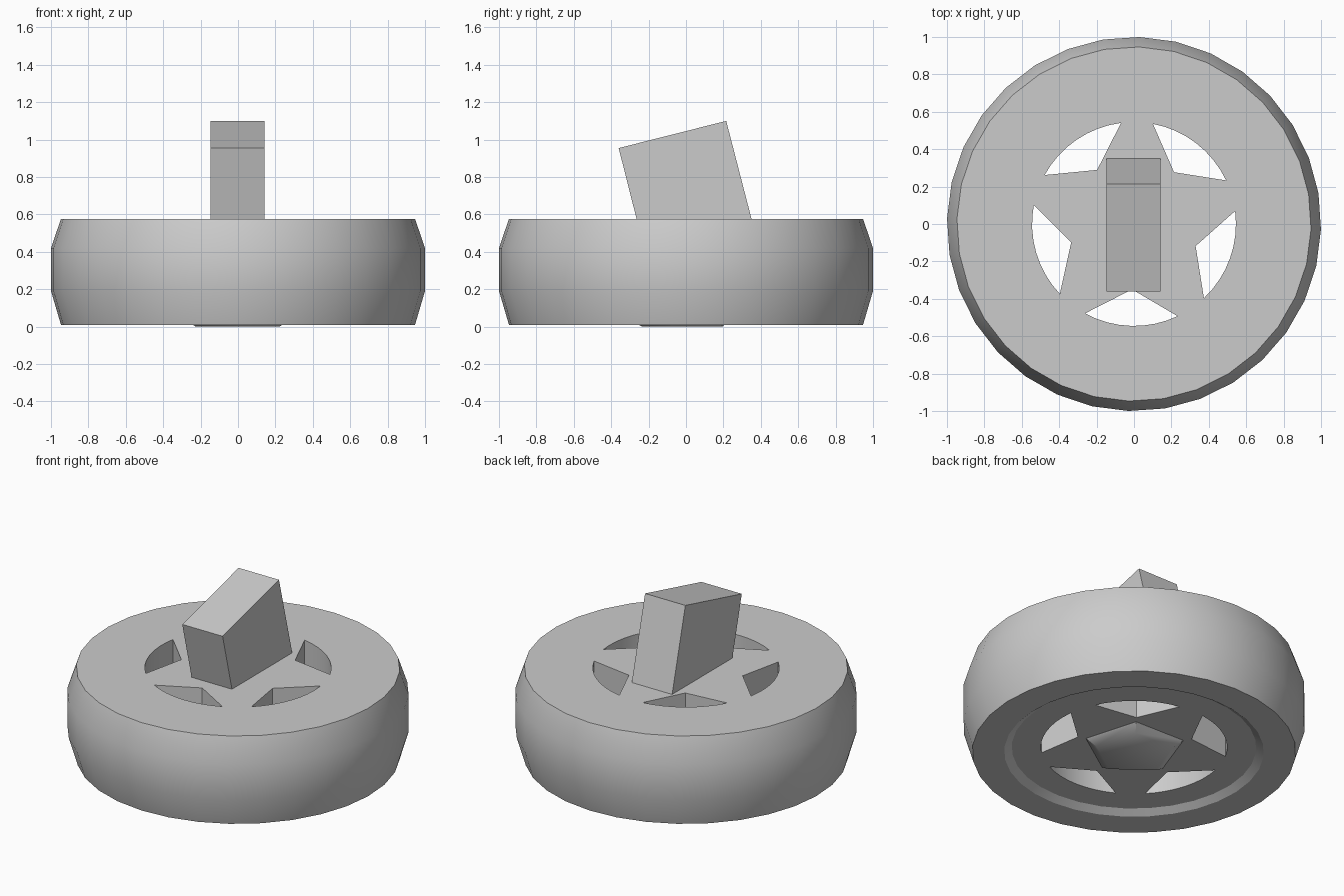
import bpy, bmesh
from math import cos, sin, radians

cube = bpy.data.objects.get("Cube")
if cube:
    bpy.data.objects.remove(cube)

TURN = radians(-1.7)          # slight turn of the whole wheel about its axis

grey = bpy.data.materials.new("plain grey")
grey.use_nodes = True
grey.diffuse_color = (0.6, 0.6, 0.6, 1)
grey.node_tree.nodes["Principled BSDF"].inputs["Base Color"].default_value = (0.6, 0.6, 0.6, 1)


def loft(name, rings):
    """Closed solid through rings of points, capped at both ends."""
    bm = bmesh.new()
    loops = [[bm.verts.new(p) for p in ring] for ring in rings]
    n = len(loops[0])
    for low, high in zip(loops, loops[1:]):
        for i in range(n):
            j = (i + 1) % n
            bm.faces.new((low[i], low[j], high[j], high[i]))
    bm.faces.new(loops[0][::-1])
    bm.faces.new(loops[-1])
    bmesh.ops.recalc_face_normals(bm, faces=bm.faces)
    mesh = bpy.data.meshes.new(name)
    bm.to_mesh(mesh)
    bm.free()
    mesh.materials.append(grey)
    obj = bpy.data.objects.new(name, mesh)
    bpy.context.collection.objects.link(obj)
    return obj


def circle(sides, r, z, start):
    step = radians(360 / sides)
    return [(r * cos(start + i * step), r * sin(start + i * step), z) for i in range(sides)]


def activate(obj):
    bpy.ops.object.select_all(action="DESELECT")
    obj.select_set(True)
    bpy.context.view_layer.objects.active = obj


def smooth(obj, degrees):
    activate(obj)
    bpy.ops.object.shade_smooth_by_angle(angle=radians(degrees))


# Wheel: recessed underside, bulging tread, flat top
profile = [(0.716, 0.04), (0.76, 0.01), (0.947, 0.01), (1.0, 0.19),
           (1.0, 0.42), (0.947, 0.577)]
wheel = loft("wheel", [circle(32, r, z, TURN) for r, z in profile])

# Five openings that leave a star of spokes
for k in range(5):
    mid = radians(-90 + 72 * k) + TURN
    outline = [(0.35 * cos(mid), 0.35 * sin(mid))]
    for i in range(9):
        a = mid + radians(-27 + 54 * i / 8)
        outline.append((0.545 * cos(a), 0.545 * sin(a)))
    cutter = loft("opening_cutter", [[(x, y, z) for x, y in outline] for z in (-0.2, 0.8)])
    cutter.hide_render = True
    cut = wheel.modifiers.new("opening", "BOOLEAN")
    cut.operation, cut.solver, cut.object = "DIFFERENCE", "EXACT", cutter
    activate(wheel)
    bpy.ops.object.modifier_apply(modifier=cut.name)
    bpy.data.objects.remove(cutter)
smooth(wheel, 30)

# Raised five-sided hub cap on the underside
cap_rings = [(0.235, 0), (0.3, 0.04), (0.3, 0.06)]
hub_cap = loft("hub_cap", [circle(5, r, z, radians(-90) + TURN) for r, z in cap_rings])
smooth(hub_cap, 40)

# Tilted axle block, its foot sunk into the wheel
side = [(-0.36, 0.955), (0.215, 1.1), (0.37, 0.5), (-0.245, 0.5)]
loft("axle_block", [[(x, y, z) for y, z in side] for x in (-0.146, 0.142)])
